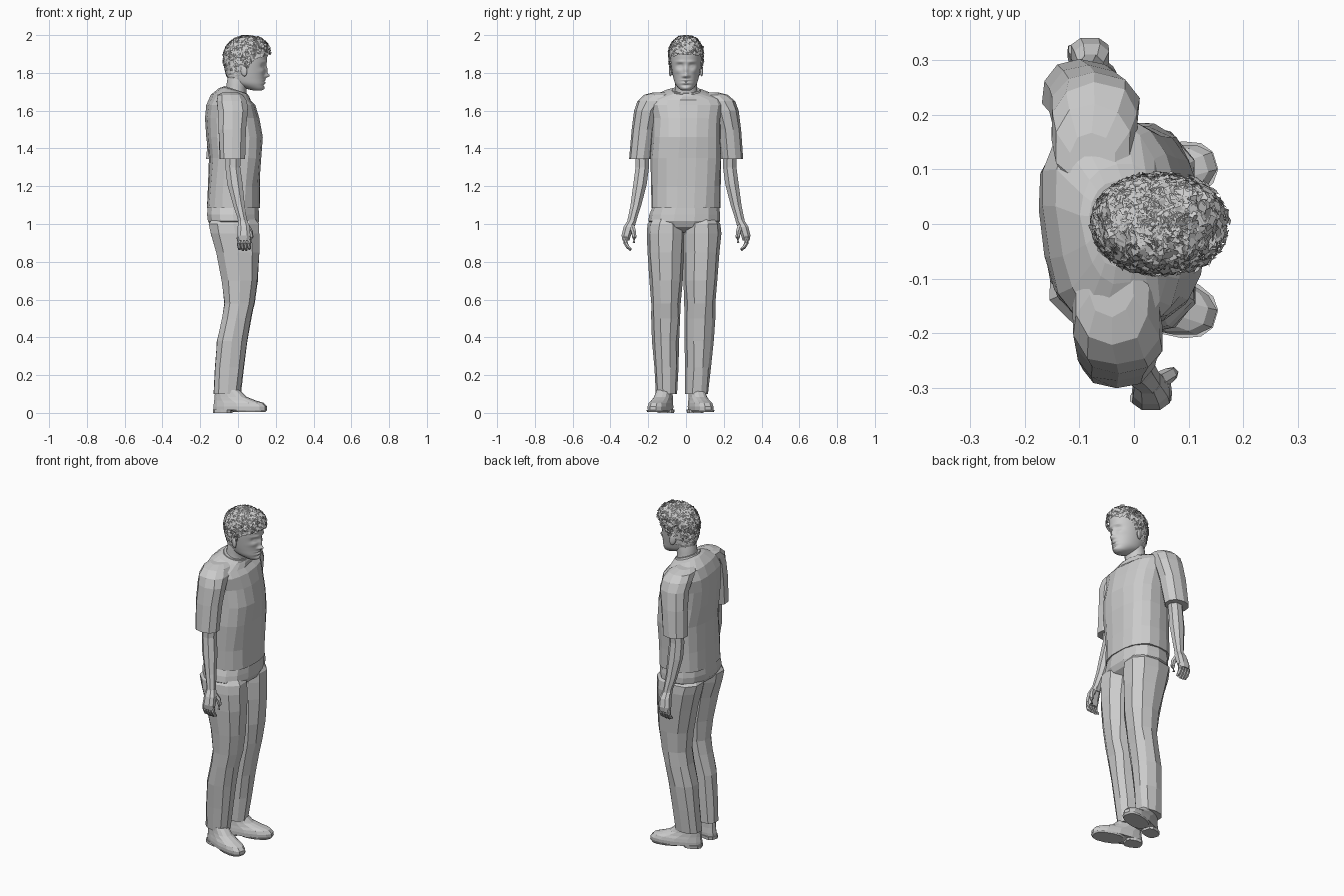
import bpy, bmesh, math, random
from mathutils import Vector, Matrix

if "Cube" in bpy.data.objects:
    bpy.data.objects.remove(bpy.data.objects["Cube"])

random.seed(4)


def add_object(name, bm, smooth=False):
    bmesh.ops.recalc_face_normals(bm, faces=bm.faces)
    me = bpy.data.meshes.new(name)
    bm.to_mesh(me)
    bm.free()
    for p in me.polygons:
        p.use_smooth = smooth
    ob = bpy.data.objects.new(name, me)
    bpy.context.collection.objects.link(ob)
    return ob


def se(v, e):
    return math.copysign(abs(v) ** (2 / e), v)


def skin(name, rows, smooth=False):
    """Bridge rows of points into a capped skin."""
    bm = bmesh.new()
    rows = [[bm.verts.new(p) for p in row] for row in rows]
    n = len(rows[0])
    for a, b in zip(rows, rows[1:]):
        for i in range(n):
            j = (i + 1) % n
            bm.faces.new((a[i], a[j], b[j], b[i]))
    bm.faces.new(rows[0])
    bm.faces.new(rows[-1])
    return add_object(name, bm, smooth)


def loft(name, rings, n=12, e=2.3, twist=None, tilt=None, warp=None, jitter=0.0, smooth=False):
    """Skin horizontal rings (z, x_back, x_front, y_min, y_max)."""
    rows = []
    for z, x0, x1, y0, y1 in rings:
        row = []
        for i in range(n):
            a = 2 * math.pi * (i + 0.5) / n
            dx = (x1 - x0) / 2 * se(math.cos(a), e)
            dy = (y1 - y0) / 2 * se(math.sin(a), e)
            p = Matrix.Rotation(twist(z) if twist else 0, 3, 'Z') @ Vector((dx, dy, 0))
            p += Vector(((x0 + x1) / 2, (y0 + y1) / 2, z + (tilt(z) * dx if tilt else 0)))
            p += Vector([random.uniform(-jitter, jitter) for _ in range(2)] + [0])
            row.append(warp(p) if warp else p)
        rows.append(row)
    return skin(name, rows, smooth)


def dense(rings, k):
    """Catmull-Rom subdivision of a ring list."""
    out = []
    for i in range(len(rings) - 1):
        q = [Vector(rings[min(max(i + d, 0), len(rings) - 1)]) for d in (-1, 0, 1, 2)]
        for s in range(k):
            t = s / k
            out.append(tuple(0.5 * (2 * q[1] + (q[2] - q[0]) * t
                       + (2 * q[0] - 5 * q[1] + 4 * q[2] - q[3]) * t * t
                       + (3 * q[1] - q[0] - 3 * q[2] + q[3]) * t ** 3)))
    return out + [tuple(rings[-1])]


def tube(name, pts, radii, n=6, warp=None):
    pts = [Vector(p) for p in pts]
    rows = []
    for i, (p, r) in enumerate(zip(pts, radii)):
        q = (pts[min(i + 1, len(pts) - 1)] - pts[max(i - 1, 0)]).to_track_quat('Z', 'Y')
        ring = [p + q @ Vector((r * math.cos(math.tau * k / n), r * math.sin(math.tau * k / n), 0))
                for k in range(n)]
        rows.append([warp(v) for v in ring] if warp else ring)
    return skin(name, rows)


# Shirt body, turned slightly at the shoulders
shirt = [(1.085, -.168, .117, -.184, .184), (1.2, -.16, .115, -.185, .185),
         (1.35, -.152, .125, -.188, .188), (1.46, -.165, .128, -.183, .183),
         (1.56, -.175, .108, -.183, .183), (1.63, -.165, .085, -.2, .2),
         (1.67, -.138, .06, -.19, .19), (1.698, -.095, .055, -.11, .11),
         (1.705, -.08, .052, -.08, .08)]
turn = lambda z: math.radians(7) * min(max((z - 1.15) / .45, 0), 1)
loft("shirt_body", shirt, 18, 2.5, twist=turn, jitter=.003,
     tilt=lambda z: -.3 if z > 1.69 else (-.15 if z > 1.65 else 0))
loft("shirt_collar", [(1.69, -.083, .056, -.083, .083), (1.712, -.076, .048, -.074, .074)],
     18, 2, tilt=lambda z: -.33)

# Arms: the +y arm is swung back
sleeve = [(1.697, -.085, .0, -.17, -.05), (1.684, -.112, .03, -.222, -.06),
          (1.65, -.118, .05, -.258, -.1), (1.6, -.11, .056, -.276, -.14),
          (1.5, -.105, .048, -.29, -.168), (1.345, -.1, .04, -.304, -.185)]
arm = [(1.42, -.07, .018, -.27, -.193), (1.3, -.07, .015, -.27, -.193),
       (1.21, -.06, .028, -.282, -.205), (1.1, -.028, .038, -.296, -.234),
       (1.03, -.004, .048, -.31, -.257), (.99, .0, .056, -.318, -.268)]
palm = [(1.02, .0, .05, -.31, -.262), (.985, -.004, .064, -.332, -.275),
        (.94, -.006, .068, -.343, -.29), (.912, -.003, .063, -.338, -.298)]


def swung(p):
    return Vector((p.x - .043 - (1.6 - p.z) * .105, -p.y, p.z))


for side, warp in (("right", None), ("left", swung)):
    loft(side + "_sleeve", sleeve, 10, 2.2, warp=warp, jitter=.003)
    loft(side + "_arm", arm, 8, 2, warp=warp)
    loft(side + "_palm", palm, 8, 2.4, warp=warp)
    for i in range(4):
        x = .003 + i * .0175
        tip = .858 + abs(i - 1.4) * .006
        tube(f"{side}_finger_{i}", [(x, -.32, .93), (x + .002, -.32, .9),
             (x + .004, -.309, .879), (x + .005, -.292, tip)],
             [.0115, .0115, .0105, .007], warp=warp)
    tube(side + "_thumb", [(.045, -.288, .99), (.065, -.277, .96),
         (.07, -.274, .93), (.066, -.276, .9)], [.016, .014, .012, .008], warp=warp)

# Trousers
loft("trouser_seat", [(.955, -.07, .05, -.05, .04), (.985, -.14, .1, -.17, .15),
     (1.015, -.162, .115, -.2, .181), (1.05, -.167, .114, -.194, .181),
     (1.085, -.163, .112, -.18, .176), (1.12, -.14, .1, -.16, .16)], 14, 2.4)
leg = [(1.05, -.12, .08, -.165, -.03), (1.0, -.159, .114, -.204, -.006),
       (.95, -.148, .116, -.209, -.006),
       (.85, -.118, .117, -.204, -.01), (.7, -.088, .108, -.193, -.02),
       (.58, -.074, .09, -.186, -.028), (.5, -.086, .072, -.184, -.03),
       (.38, -.116, .052, -.18, -.038), (.24, -.124, .034, -.17, -.042),
       (.1, -.132, .016, -.157, -.048)]


def left_leg(p):
    k = 1 - p.z
    return Vector((p.x, -p.y * (1 + .1 * k) - .023 - .035 * k, p.z))


for side, warp in (("right", None), ("left", left_leg)):
    loft(side + "_trouser_leg", leg, 10, 2.3, warp=warp, jitter=.003)

# Shoes with splayed toes
upper = [(.014, -.13, .162, -.054, .054), (.035, -.13, .162, -.055, .055),
         (.053, -.128, .145, -.052, .052), (.066, -.126, .1, -.048, .048),
         (.085, -.124, .05, -.045, .045), (.12, -.12, .012, -.042, .042)]
for side, y, s in (("right", -.098, -1), ("left", .04, 1)):
    def splay(p):
        k = 1 - .25 * max(0, -p.x / .13)
        q = Matrix.Rotation(s * math.radians(17), 3, 'Z') @ Vector((p.x + .1, p.y * k, p.z))
        return q + Vector((-.1, y, 0))
    loft(side + "_shoe", upper, 14, 2.5, warp=splay)
    loft(side + "_sole", [(.006, -.02, .155, -.052, .052), (.016, -.04, .163, -.056, .056)],
         14, 2.5, warp=splay)
    loft(side + "_heel", [(0, -.13, -.03, -.048, .048), (.018, -.131, -.03, -.05, .05)],
         10, 3, warp=splay)

# Neck
loft("neck", dense([(1.66, -.075, .045, -.068, .068), (1.71, -.064, .045, -.06, .06),
     (1.75, -.06, .055, -.058, .058), (1.8, -.05, .07, -.055, .055)], 3), 20, 2, smooth=True)

# Head with sculpted face
heads = [(1.706, .085, .122, -.018, .018), (1.716, .045, .136, -.036, .036),
         (1.74, -.02, .141, -.056, .056), (1.77, -.05, .142, -.066, .066),
         (1.81, -.062, .146, -.074, .074), (1.86, -.068, .152, -.081, .081),
         (1.905, -.066, .156, -.083, .083), (1.94, -.052, .147, -.077, .077),
         (1.97, -.02, .118, -.054, .054), (1.984, .015, .08, -.028, .028),
         (1.988, .04, .055, -.006, .006)]
bumps = [(0, 1.785, .011, .011, .024), (0, 1.812, .009, .022, .013),
         (.014, 1.782, .007, .007, .009), (.031, 1.837, .017, .012, -.016),
         (.031, 1.835, .010, .006, .009), (.03, 1.859, .022, .006, .006),
         (0, 1.762, .022, .004, .006), (0, 1.755, .022, .0025, -.006),
         (0, 1.747, .018, .005, .006), (0, 1.734, .025, .005, -.006),
         (0, 1.718, .018, .008, .004), (.045, 1.81, .014, .012, .004)]


def face(p):
    if p.x > .05:
        w = min(1, (p.x - .05) / .04)
        p.x += w * sum(h * math.exp(-((abs(p.y) - y) / sy) ** 2 - ((p.z - z) / sz) ** 2)
                       for y, z, sy, sz, h in bumps)
    return p


head = loft("head", dense(heads, 8), 72, 2.05, warp=face, smooth=True)

# Ears
for s, side in ((-1, "right"), (1, "left")):
    bm = bmesh.new()
    bmesh.ops.create_uvsphere(bm, u_segments=12, v_segments=8, radius=1)
    m = (Matrix.Translation((.03, s * .081, 1.815)) @ Matrix.Rotation(s * .35, 4, 'Z')
         @ Matrix.Rotation(-.2, 4, 'Y') @ Matrix.Diagonal((.019, .008, .034, 1)))
    bmesh.ops.transform(bm, matrix=m, verts=bm.verts)
    add_object(side + "_ear", bm, True)

# Short hair: overlapping random flakes above the hairline
line = [(-.1, 1.735), (-.03, 1.75), (.0, 1.785), (.045, 1.805), (.065, 1.86), (.11, 1.89), (.2, 1.91)]


def hairline(x):
    for (xa, za), (xb, zb) in zip(line, line[1:]):
        if x < xb:
            return za + (zb - za) * (x - xa) / (xb - xa)
    return 1.91


bm = bmesh.new()
for f in head.data.polygons:
    c, nrm = f.center, f.normal
    if c.z < hairline(c.x) or random.random() > (.7 if c.z < 1.965 else .5):
        continue
    grow = min(max((c.z - 1.77) / .09, 0), 1)
    lift = .002 + .007 * grow + (.007 if c.x > .1 else 0)
    spread = .2 + .3 * grow
    tilt = (nrm + Vector([random.uniform(-spread, spread) for _ in range(3)])).normalized()
    q = tilt.to_track_quat('Z', 'Y')
    o = c + nrm * lift * random.uniform(.6, 1.1)
    a0, r = random.uniform(0, 6.28), random.uniform(.008, .014)
    vs = []
    for k in range(4):
        a = a0 + k * math.pi / 2
        v = o + q @ Vector((r * math.cos(a), .8 * r * math.sin(a), 0))
        v.z = min(v.z, 2.0)
        vs.append(bm.verts.new(v))
    bm.faces.new(vs)
add_object("hair", bm)
